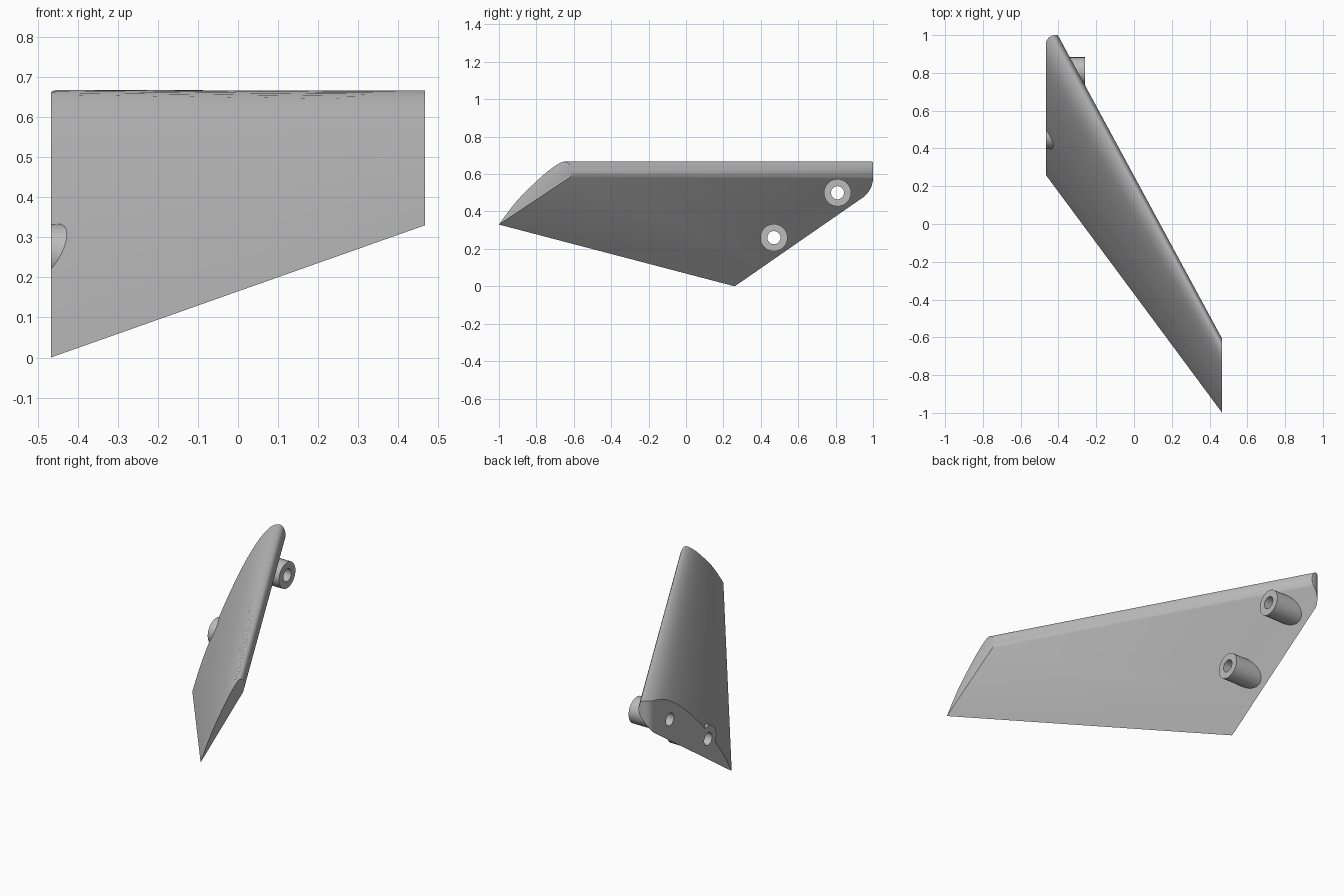
import bpy, bmesh, math
from mathutils import Vector

cube = bpy.data.objects.get("Cube")
if cube:
    bpy.data.objects.remove(cube, do_unlink=True)

grey = bpy.data.materials.new("plain_grey")
grey.use_nodes = True
COLOUR = (0.5, 0.5, 0.5, 1)
grey.diffuse_color = COLOUR
grey.node_tree.nodes["Principled BSDF"].inputs["Base Color"].default_value = COLOUR

HALF = 0.467          # half the span in x
ROOT = -0.55          # overshoot, trimmed back later


def make_object(name, bm):
    bmesh.ops.recalc_face_normals(bm, faces=bm.faces)
    mesh = bpy.data.meshes.new(name)
    bm.to_mesh(mesh)
    bm.free()
    mesh.materials.append(grey)
    obj = bpy.data.objects.new(name, mesh)
    bpy.context.collection.objects.link(obj)
    return obj


def loft(name, ring_a, ring_b):
    """Skin two matching closed rings and cap both ends."""
    bm = bmesh.new()
    a = [bm.verts.new(p) for p in ring_a]
    b = [bm.verts.new(p) for p in ring_b]
    for i in range(len(a)):
        j = (i + 1) % len(a)
        bm.faces.new((a[i], a[j], b[j], b[i]))
    bm.faces.new(a)
    bm.faces.new(b)
    return make_object(name, bm)


def rod(name, y, z, radius, x0, x1):
    def ring(x):
        return [(x, y + radius * math.cos(t), z + radius * math.sin(t))
                for t in (math.tau * i / 48 for i in range(48))]
    return loft(name, ring(x0), ring(x1))


def smooth_curve(points, steps=4):
    """Catmull-Rom curve through the points."""
    p = [Vector(q) for q in points]
    p = [2 * p[0] - p[1]] + p + [2 * p[-1] - p[-2]]
    out = []
    for a, b, c, d in zip(p, p[1:], p[2:], p[3:]):
        for s in range(steps):
            t = s / steps
            out.append(0.5 * (2 * b + (c - a) * t + (2 * a - 5 * b + 4 * c - d) * t * t
                              + (3 * b - a - 3 * c + d) * t ** 3))
    return out + [p[-2]]


def combine(target, cutter, operation):
    mod = target.modifiers.new(operation.lower(), "BOOLEAN")
    mod.object, mod.operation, mod.solver = cutter, operation, "EXACT"
    bpy.context.view_layer.objects.active = target
    bpy.ops.object.modifier_apply(modifier=mod.name)
    bpy.data.objects.remove(cutter, do_unlink=True)


# Wing sections (y, z) from the sharp trailing edge over the top to the nose
root = smooth_curve([(0.26, 0), (0.33, 0.115), (0.409, 0.22), (0.497, 0.328), (0.61, 0.445),
                     (0.73, 0.55), (0.85, 0.627), (0.95, 0.66), (1.05, 0.667),
                     (1.098, 0.652), (1.118, 0.615), (1.102, 0.582)])
tip = smooth_curve([(-1, 0.33), (-0.97, 0.372), (-0.93, 0.425), (-0.89, 0.472), (-0.845, 0.518),
                    (-0.79, 0.57), (-0.74, 0.614), (-0.69, 0.65), (-0.655, 0.666),
                    (-0.625, 0.653), (-0.608, 0.615), (-0.622, 0.582)])
extend = (ROOT - HALF) / (-2 * HALF)
fin = loft("fin",
           [(ROOT, *(t + (r - t) * extend)) for r, t in zip(root, tip)],
           [(HALF, *t) for t in tip])

# Two mounting bosses that run through the root of the fin
BOSSES = [(0.81, 0.5), (0.47, 0.26)]
for y, z in BOSSES:
    combine(fin, rod("boss", y, z, 0.073, -0.53, -0.26), "UNION")

# Trim the root end square, with a rounded front corner
R = 0.05
corner = [(-HALF + R - R * math.cos(t), 1 - R + R * math.sin(t))
          for t in (math.pi / 2 * i / 10 for i in range(11))]
outline = [(-HALF, -2)] + corner + [(1, 1), (1, -2)]
combine(fin, loft("trim", [(x, y, -1) for x, y in outline],
                  [(x, y, 2) for x, y in outline]), "INTERSECT")

# Pin holes
for y, z in BOSSES:
    combine(fin, rod("hole", y, z, 0.035, -0.7, -0.1), "DIFFERENCE")

bpy.ops.object.select_all(action="DESELECT")
fin.select_set(True)
bpy.context.view_layer.objects.active = fin
bpy.ops.object.shade_smooth_by_angle(angle=math.radians(30))
